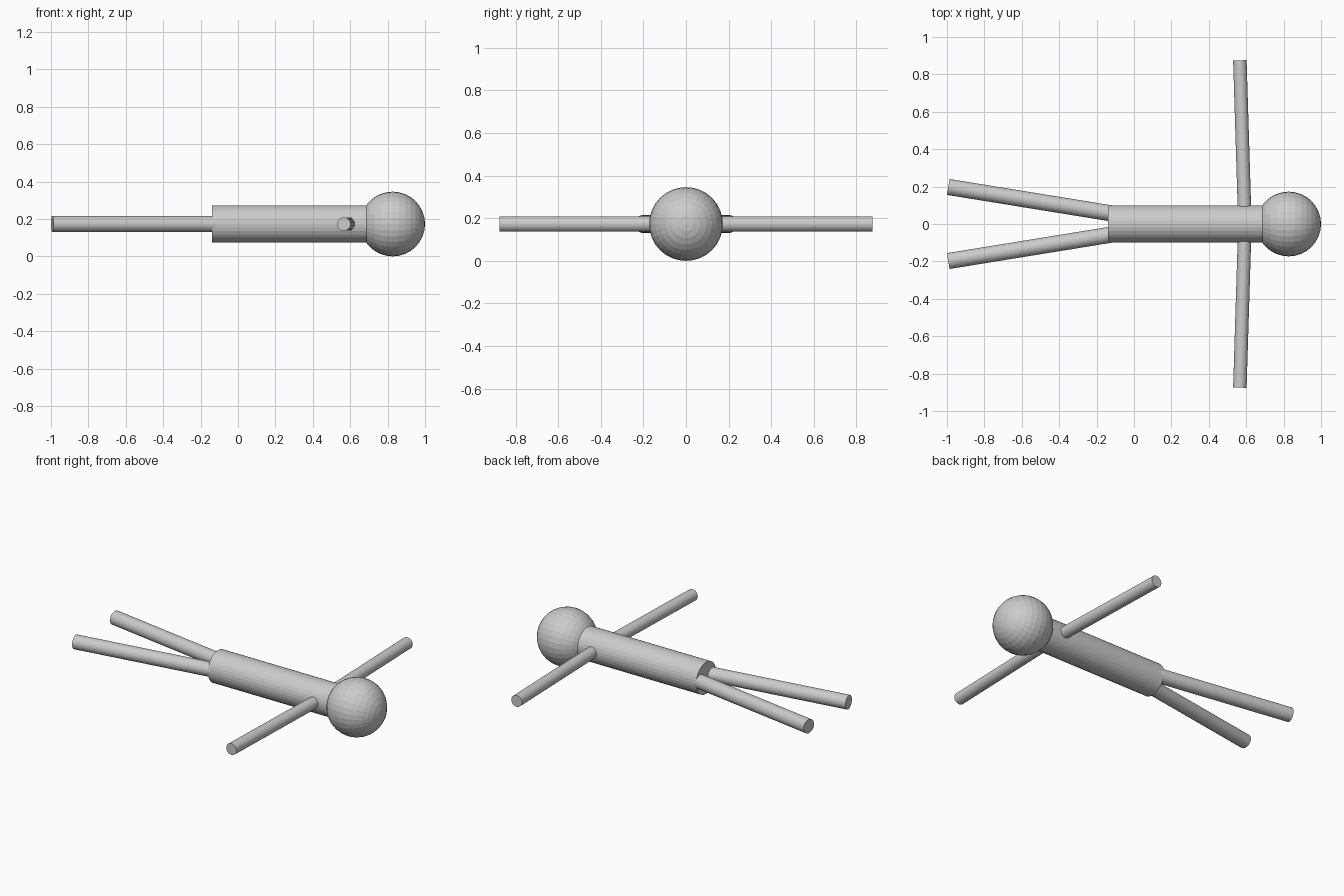
import bpy
import math
from mathutils import Vector

cube = bpy.data.objects.get("Cube")
if cube:
    bpy.data.objects.remove(cube, do_unlink=True)

AXIS_Z = 0.173  # height of the figure's centre line

# Single plain colour
grey = bpy.data.materials.new("light_grey")
grey.use_nodes = True
colour = (0.6, 0.6, 0.6, 1.0)
grey.diffuse_color = colour
for node in grey.node_tree.nodes:
    if node.type == "BSDF_PRINCIPLED":
        node.inputs["Base Color"].default_value = colour


def finish(name):
    obj = bpy.context.object
    obj.name = name
    obj.data.name = name
    obj.data.materials.append(grey)
    return obj


def rod(name, start, end, radius):
    """Flat-shaded cylinder between two (x, y) points on the centre plane."""
    a = Vector((*start, AXIS_Z))
    b = Vector((*end, AXIS_Z))
    bpy.ops.mesh.primitive_cylinder_add(
        vertices=32, radius=radius, depth=(b - a).length, location=(a + b) / 2,
        rotation=(b - a).to_track_quat("Z", "Y").to_euler())
    return finish(name)


# Torso and head, lying along x
rod("torso", (-0.14, 0), (0.74, 0), 0.1)
bpy.ops.mesh.primitive_uv_sphere_add(
    segments=32, ring_count=16, radius=0.173,
    location=(0.827, 0, AXIS_Z), rotation=(0, math.pi / 2, 0))
finish("head")

# Mirrored limbs
for side, s in (("front", -1), ("back", 1)):
    rod(side + "_arm", (0.593, 0), (0.566, 0.875 * s), 0.036)
    rod(side + "_leg", (0.1, 0.021 * s), (-0.993, 0.198 * s), 0.043)
